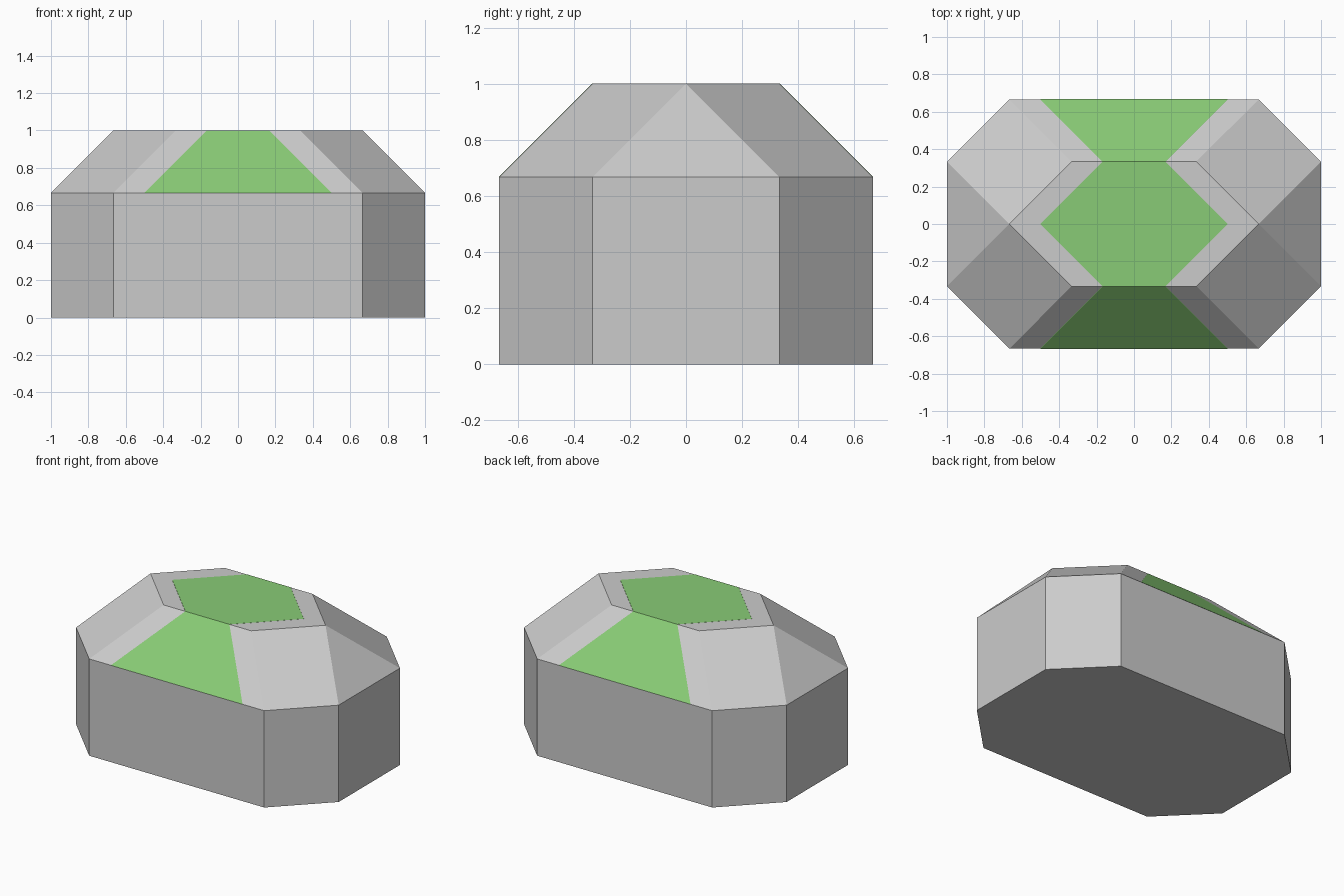
import bpy, bmesh

if "Cube" in bpy.data.objects:
    bpy.data.objects.remove(bpy.data.objects["Cube"])

T = 1 / 3  # one chamfer step of the design


def material(name, rgb):
    mat = bpy.data.materials.new(name)
    mat.diffuse_color = (*rgb, 1)
    mat.use_nodes = True
    mat.node_tree.nodes["Principled BSDF"].inputs["Base Color"].default_value = mat.diffuse_color
    return mat


def mirror_ring(points, z):
    """Mirror first-quadrant points to a full ring at height z (z, x >= 0, y >= 0)."""
    return [(sx * x, sy * y, z) for x, y in points for sx in (1, -1) for sy in (1, -1)]


def bevelled_block(name, stretch, base, mat=None, scale=1.0):
    """Eight-sided block with a sloped roof, stretched sideways by 'stretch'."""
    outline = [(stretch + 2 * T, T), (stretch + T, 2 * T)]
    crown = [(stretch + T, 0), (stretch, T)]
    pts = mirror_ring(crown, 1)
    for z in {base, 2 * T}:
        pts += mirror_ring(outline, z)
    bm = bmesh.new()
    for x, y, z in pts:
        bm.verts.new((x * scale, y * scale, 0.5 + (z - 0.5) * scale))
    bmesh.ops.remove_doubles(bm, verts=bm.verts, dist=1e-5)
    hull = bmesh.ops.convex_hull(bm, input=bm.verts)
    bmesh.ops.dissolve_limit(bm, angle_limit=0.01, verts=bm.verts, edges=bm.edges)
    bmesh.ops.recalc_face_normals(bm, faces=bm.faces)
    mesh = bpy.data.meshes.new(name)
    bm.to_mesh(mesh)
    bm.free()
    if mat:
        mesh.materials.append(mat)
    obj = bpy.data.objects.new(name, mesh)
    bpy.context.collection.objects.link(obj)
    return obj


# Main grey body, full width
bevelled_block("body", T, 0)

# Green band over the roof, a hair proud of the body
bevelled_block("roof_band", T / 2, 2 * T, material("green", (0.25, 0.6, 0.18)), 1.001)

# Darker core nested inside, a hair below the body surface
bevelled_block("core", 0, 0, material("dark_grey", (0.48, 0.46, 0.44)), 0.998)
